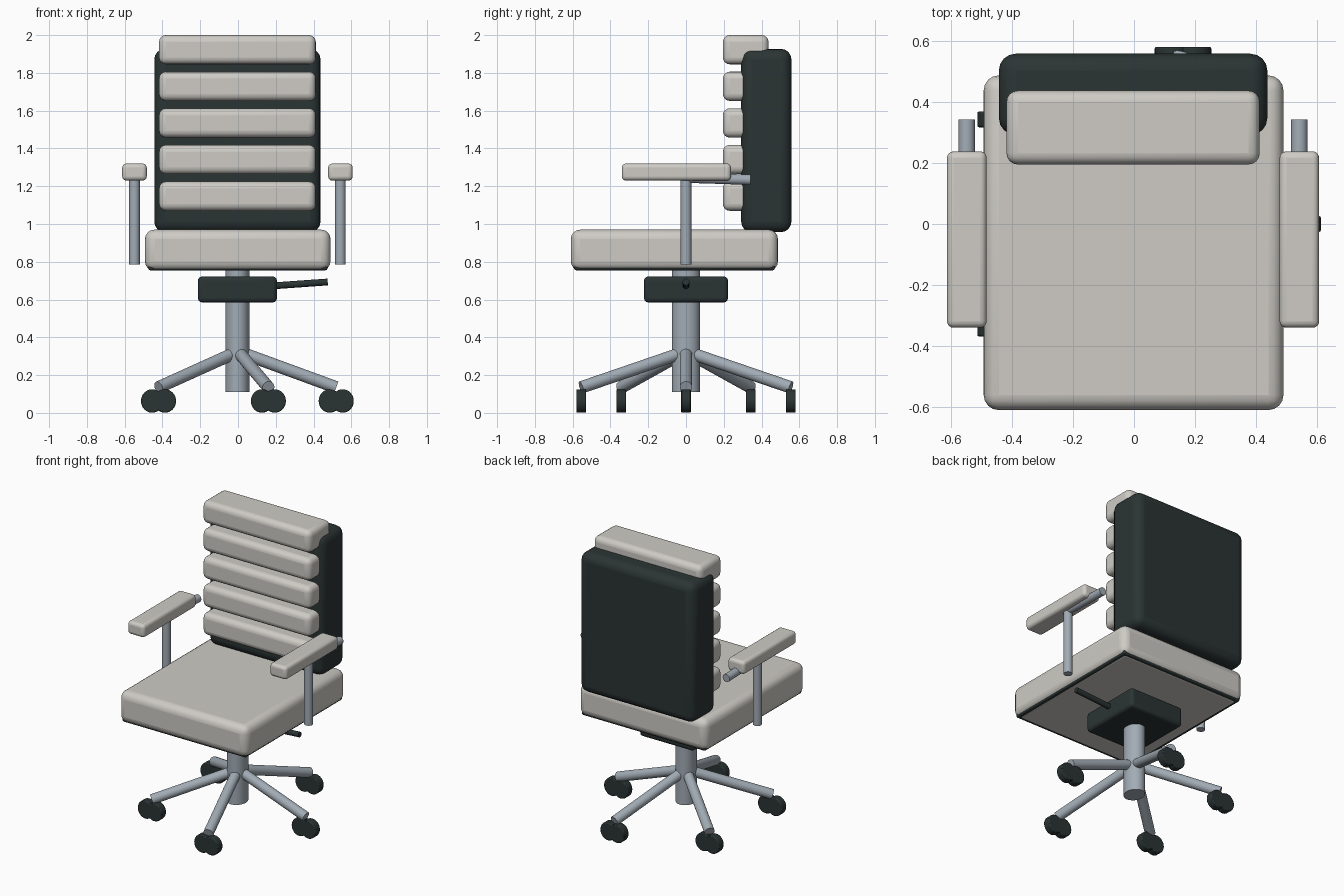
import bpy
from math import cos, sin, pi, radians
from mathutils import Vector

if "Cube" in bpy.data.objects:
    bpy.data.objects.remove(bpy.data.objects["Cube"])


def material(name, rgb):
    m = bpy.data.materials.new(name)
    m.use_nodes = True
    m.diffuse_color = (*rgb, 1)
    m.node_tree.nodes["Principled BSDF"].inputs["Base Color"].default_value = (*rgb, 1)
    return m


cream = material("cream leather", (0.62, 0.60, 0.56))
black = material("black plastic", (0.024, 0.034, 0.034))
steel = material("brushed steel", (0.36, 0.41, 0.46))


def finish(ob, name, mat, bevel=0, segments=4):
    ob.name = name
    ob.data.materials.append(mat)
    bpy.ops.object.transform_apply(location=False, rotation=False, scale=True)
    if bevel:
        mod = ob.modifiers.new("rounded edges", "BEVEL")
        mod.width, mod.segments = bevel, segments
        mod.limit_method = "ANGLE"
        mod.angle_limit = radians(40)
    bpy.ops.object.shade_smooth_by_angle(angle=radians(35))
    return ob


def box(name, mat, x, y, z, bevel):
    """Rounded box from its (min, max) range on each axis."""
    bpy.ops.mesh.primitive_cube_add(size=1, location=[sum(r) / 2 for r in (x, y, z)])
    ob = bpy.context.object
    ob.scale = [r[1] - r[0] for r in (x, y, z)]
    return finish(ob, name, mat, bevel)


def rod(name, mat, start, end, radius, flat=1):
    """Straight tube between two points."""
    a, b = Vector(start), Vector(end)
    bpy.ops.mesh.primitive_cylinder_add(vertices=32, radius=radius,
                                        depth=(b - a).length, location=(a + b) / 2)
    ob = bpy.context.object
    ob.rotation_euler = (b - a).to_track_quat("Z", "Y").to_euler()
    ob.scale.x = flat
    return finish(ob, name, mat)


# Seat and its under-plate
box("seat", cream, (-0.493, 0.49), (-0.61, 0.487), (0.753, 0.97), 0.05)
box("seat_plate", black, (-0.475, 0.473), (-0.592, 0.47), (0.755, 0.80), 0.01)

# Backrest shell and its five cushions
box("back_shell", black, (-0.443, 0.437), (0.292, 0.558), (0.957, 1.927), 0.055)
for i in range(5):
    z = 1.07 + i * 0.1938
    box(f"back_cushion_{i + 1}", cream, (-0.418, 0.412), (0.195, 0.437), (z, z + 0.155), 0.037)

# Armrests
for side, s in (("left", 1), ("right", -1)):
    x = s * 0.545 - 0.003
    box(f"{side}_arm_pad", cream, (x - 0.065, x + 0.065), (-0.34, 0.238), (1.23, 1.32), 0.022)
    rod(f"{side}_arm_post", steel, (x, 0, 0.785), (x, 0, 1.25), 0.028)
    rod(f"{side}_arm_bracket", steel, (x, 0, 1.245), (x, 0.342, 1.234), 0.027)

# Tilt mechanism, lever and column
box("tilt_mechanism", black, (-0.212, 0.206), (-0.222, 0.222), (0.585, 0.722), 0.022)
rod("tilt_lever", black, (0.15, 0, 0.67), (0.475, 0, 0.693), 0.018)
rod("column", steel, (-0.003, 0, 0.11), (-0.003, 0, 0.77), 0.074, 0.86)

# Five-spoke base with twin-wheel casters
for i in range(5):
    a = i * 2 * pi / 5
    x, y = 0.52 * cos(a), 0.583 * sin(a)
    rod(f"base_leg_{i + 1}", steel, (0, 0, 0.325), (x, y, 0.135), 0.033)
    for k, s in (("a", -1), ("b", 1)):
        bpy.ops.mesh.primitive_cylinder_add(vertices=32, radius=0.062, depth=0.052,
                                            location=(x + s * 0.034, y, 0.063),
                                            rotation=(pi / 2, 0, 0))
        wheel = bpy.context.object
        wheel.scale.x = 0.95
        finish(wheel, f"caster_{i + 1}_{k}", black, 0.006, 2)
